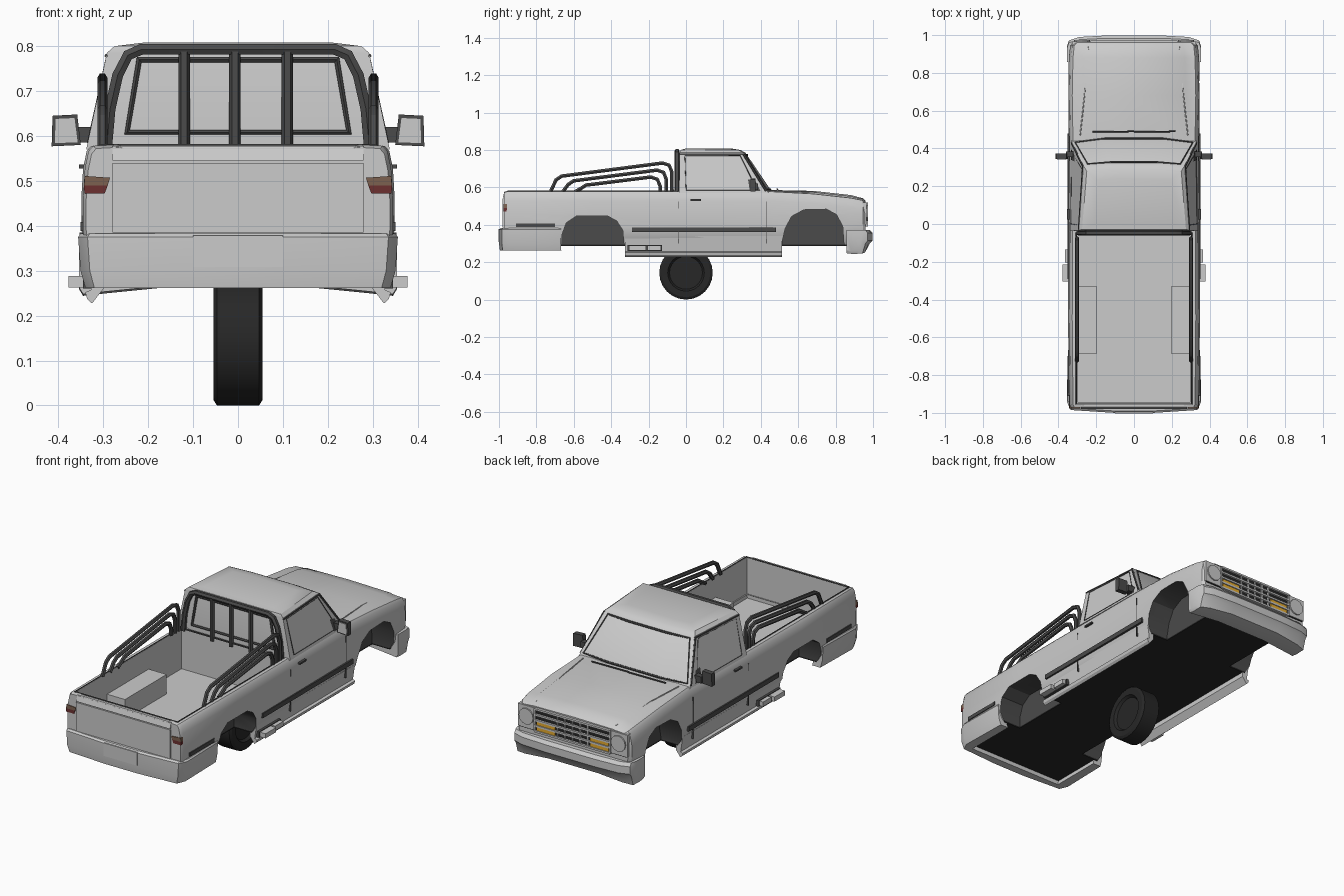
import bpy, bmesh, math
from mathutils import Vector

if "Cube" in bpy.data.objects:
    bpy.data.objects.remove(bpy.data.objects["Cube"])


def material(name, c):
    m = bpy.data.materials.new(name)
    m.diffuse_color = (*c, 1)
    m.use_nodes = True
    m.node_tree.nodes["Principled BSDF"].inputs["Base Color"].default_value = m.diffuse_color
    return m


DARK = material("dark_plastic", (0.07, 0.07, 0.07))
BLACK = material("black", (0.02, 0.02, 0.02))
AMBER = material("amber", (0.8, 0.42, 0.03))
RED = material("red_lens", (0.15, 0.03, 0.03))
BROWN = material("brown_lens", (0.2, 0.12, 0.08))


def mesh(name, verts, faces, mat=None, mirror=False):
    verts = [tuple(v) for v in verts]
    if mirror:
        n = len(verts)
        faces = faces + [[i + n for i in reversed(f)] for f in faces]
        verts = verts + [(-x, y, z) for x, y, z in verts]
    me = bpy.data.meshes.new(name)
    me.from_pydata(verts, [], faces)
    bm = bmesh.new()
    bm.from_mesh(me)
    bmesh.ops.recalc_face_normals(bm, faces=bm.faces)
    bm.to_mesh(me)
    bm.free()
    o = bpy.data.objects.new(name, me)
    bpy.context.collection.objects.link(o)
    if mat:
        me.materials.append(mat)
    return o


def loft(name, rings, mat=None, mirror=False):
    n = len(rings[0])
    faces = [[k * n + i, k * n + (i + 1) % n, (k + 1) * n + (i + 1) % n, (k + 1) * n + i]
             for k in range(len(rings) - 1) for i in range(n)]
    faces += [list(range(n)), list(range((len(rings) - 1) * n, len(rings) * n))]
    return mesh(name, [p for r in rings for p in r], faces, mat, mirror)


def prism(name, pts, axis, a, b, mat=None, mirror=False):
    put = {'x': lambda p, t: (t, p[0], p[1]), 'y': lambda p, t: (p[0], t, p[1]),
           'z': lambda p, t: (p[0], p[1], t)}[axis]
    return loft(name, [[put(p, t) for p in pts] for t in (a, b)], mat, mirror)


def box(name, x0, x1, y0, y1, z0, z1, mat=None, mirror=False):
    return prism(name, [(x0, y0), (x1, y0), (x1, y1), (x0, y1)], 'z', z0, z1, mat, mirror)


def tube(name, pts, r, mat=DARK, closed=False, mirror=False):
    cu = bpy.data.curves.new(name, 'CURVE')
    cu.dimensions = '3D'
    cu.bevel_depth, cu.bevel_resolution, cu.use_fill_caps = r, 1, True
    for s in ((1, -1) if mirror else (1,)):
        sp = cu.splines.new('POLY')
        sp.points.add(len(pts) - 1)
        for p, q in zip(sp.points, pts):
            p.co = (s * q[0], q[1], q[2], 1)
        sp.use_cyclic_u = closed
    tmp = bpy.data.objects.new(name + "_path", cu)
    bpy.context.collection.objects.link(tmp)
    bpy.context.view_layer.update()
    me = bpy.data.meshes.new_from_object(tmp.evaluated_get(bpy.context.evaluated_depsgraph_get()))
    bpy.data.objects.remove(tmp)
    me.materials.clear()
    if mat:
        me.materials.append(mat)
    o = bpy.data.objects.new(name, me)
    bpy.context.collection.objects.link(o)
    return o


def boolean(o, tool, op='DIFFERENCE', keep=False):
    m = o.modifiers.new("cut", 'BOOLEAN')
    m.object, m.operation, m.solver = tool, op, 'EXACT'
    bpy.context.view_layer.update()
    me = bpy.data.meshes.new_from_object(o.evaluated_get(bpy.context.evaluated_depsgraph_get()))
    o.modifiers.clear()
    o.data = me
    if not keep:
        bpy.data.objects.remove(tool)


# lower body lofted along its length: y, half width, top, centre crown
def section(y, w, t, c):
    half = [(w - .03, .294), (w - .008, .33), (w, .39), (w, .46), (w - .004, t - .05),
            (w - .012, t - .012), (w - .022, t), (w - .075, t + .003), (w - .085, t + c * .6)]
    return [(x, y, z) for x, z in half] + [(0, y, t + c)] + [(-x, y, z) for x, z in reversed(half)]


body = loft("body", [section(*s) for s in (
    (-.972, .338, .572, 0), (-.955, .345, .578, 0), (-.5, .349, .578, 0), (-.04, .347, .578, 0),
    (.44, .345, .578, .008), (.68, .349, .565, .016), (.88, .345, .543, .016), (.945, .338, .53, .012),
    (.96, .325, .52, .008))])

# cargo bed with wheel housings, then wheel arches
boolean(body, box("bed_cut", -.302, .302, -.95, -.05, .36, .7))
boolean(body, box("bed_housing", .195, .315, -.685, -.33, .35, .465, mirror=True), 'UNION')
floor = box("underside", -.312, .312, -.965, .93, .287, .2945, BLACK)
front_arch = [(.512, .2), (.515, .31), (.53, .38), (.565, .445), (.63, .48), (.75, .483),
              (.805, .455), (.838, .39), (.85, .2)]
rear_arch = [(-.667, .2), (-.662, .35), (-.64, .41), (-.585, .447), (-.42, .447),
             (-.37, .42), (-.338, .37), (-.325, .2)]
for pts in (front_arch, rear_arch):
    cut = prism("arch_cut", pts, 'x', .21, .5, mirror=True)
    boolean(body, cut, keep=True)
    boolean(floor, cut)
body.data.materials.clear()
body.data.materials.append(None)
body.data.materials.append(DARK)
for p in body.data.polygons:
    c = p.center
    arch = (.505 < c.y < .855 and c.z < .49) or (-.672 < c.y < -.32 and c.z < .45)
    p.material_index = int(arch and .205 < abs(c.x) < .325 and .3 < c.z and p.normal.z < .5)

# cab: rings of half widths, rear and front, rising to the roof
def ring(z, wr, r, wf, f, d):
    return [Vector(p) for p in ((wr, r, z), (wf, f - d, z), (wf * .5, f, z),
                                (-wf * .5, f, z), (-wf, f - d, z), (-wr, r, z))]


R0, R1 = ring(.57, .338, -.037, .332, .464, .022), ring(.785, .292, -.034, .268, .318, .01)
loft("cab", [R0, R1, ring(.80, .275, -.028, .25, .29, .01), ring(.808, .21, .0, .19, .24, .01)])


# window trims laid on the cab faces
def on(a, b, t, k=1):
    v = a.lerp(b, t)
    return Vector((v.x * k, v.y, v.z))


cols = [1, 2, 3, 4]
tube("windshield_trim", [on(R0[i], R1[i], .09, .95) for i in cols]
     + [on(R0[i], R1[i], .94, .9) for i in reversed(cols)], .006, closed=True)


def side(u, v):
    return R0[0].lerp(R0[1], u).lerp(R1[0].lerp(R1[1], u), v)


tube("side_window_trim", [side(*q) for q in ((.08, .07), (.88, .07), (.9, .4), (.92, .93), (.08, .93))],
     .0022, closed=True, mirror=True)
tube("windshield_pillar_trim", [side(.985, .05), side(.985, .97)], .006, mirror=True)
mesh("quarter_panel", [side(*q) + Vector((.004, 0, 0)) for q in ((.8, .05), (.92, .05), (.93, .32), (.85, .34))],
     [[0, 1, 2, 3]], DARK, True)
tube("rear_window_trim", [(-.247, -.037, .608), (.247, -.037, .608), (.22, -.035, .77), (-.22, -.035, .77)],
     .009, closed=True)
tube("drip_rail", [side(.0, .97), side(1, .97)], .004, mirror=True)
for x in (-.11, .11):
    tube("wiper", [(x + .11, .49, .59), (x - .11, .488, .591)], .004)
tube("hood_crease", [(.285, .47, .582), (.262, .68, .574), (.24, .94, .538)], .003, None, mirror=True)

# roll hoop and its uprights
hoop = [(.293, -.048, .57), (.285, -.048, .66), (.268, -.048, .735), (.245, -.048, .78), (.215, -.048, .793)]
tube("roll_hoop", hoop + [(-x, y, z) for x, y, z in reversed(hoop)], .014)
for x in (-.12, -.007, .11):
    tube("hoop_upright", [(x, -.048, .56), (x, -.048, .79)], .013)

# three nested bed bars per side
for a, za, b, zb in ((-.725, .66, -.075, .73), (-.66, .635, -.105, .692), (-.595, .612, -.138, .655)):
    tube("bed_bar", [(.302, y, z) for y, z in ((a, .575), (a + .03, za - .02), (a + .06, za),
         (b - .05, zb), (b - .015, zb - .012), (b, zb - .05), (b, .575))], .011, mirror=True)
tube("bed_rim", [(-.306, -.953, .578), (.306, -.953, .578), (.306, -.048, .578), (-.306, -.048, .578)],
     .005, closed=True)

# tailgate and tail lights
box("tailgate", -.28, .28, -.98, -.96, .385, .54)
prism("tailgate_cap", [(-.98, .545), (-.955, .545), (-.955, .578), (-.97, .578)], 'x', -.28, .28)
prism("tail_light_upper", [(.29, .49), (.343, .49), (.341, .511), (.285, .507)], 'y', -.976, -.957, BROWN, True)
prism("tail_light_lower", [(.297, .472), (.342, .472), (.343, .49), (.29, .49)], 'y', -.976, -.957, RED, True)

# rear bumper wrapping to the arches
outer = [(.35, -.67), (.356, -.94), (.335, -.985), (.1, -1)]
inner = [(.30, -.955), (.30, -.67)]
plan = outer + [(-x, y) for x, y in reversed(outer)] + [(-x, y) for x, y in reversed(inner)] + inner
loft("rear_bumper", [[(x * k, y * e, z) for x, y in plan]
                     for z, k, e in ((.262, .955, .995), (.3, .985, 1), (.375, 1, 1), (.383, .985, .99))])
box("plate_recess", -.1, .1, -1.003, -.98, .308, .378)
box("rear_side_vent", .34, .351, -.91, -.70, .388, .408, DARK, True)

# front bumper lofted across the width, lower at the corners
prof = [(.857, .268), (.9, .264), (.965, .266), (.985, .3), (1, .315), (1, .355), (.985, .372), (.857, .372)]
loft("front_bumper", [[(x, .857 + (y - .857) * k, z - (d if z < .27 else 0)) for y, z in prof] for x, k, d in (
    (-.354, .6, .005), (-.345, .8, .02), (-.29, .93, .014), (-.15, .985, 0), (.15, .985, 0),
    (.29, .93, .014), (.345, .8, .02), (.354, .6, .005))])

# grille, lamps and indicators
box("grille_backing", -.322, .322, .94, .963, .395, .515, BLACK)
for z in (.396, .426, .455, .485, .515):
    box("grille_bar", -.225, .225, .955, .974, z - .005, z + .005)
for x in (-.225, -.09, -.045, 0, .045, .09, .225):
    box("grille_post", x - .004, x + .004, .955, .972, .395, .516)
box("indicator", .105, .215, .955, .969, .401, .448, AMBER, True)
disc = [(.275 + .043 * math.cos(i * math.pi / 6), .462 + .043 * math.sin(i * math.pi / 6)) for i in range(12)]
prism("headlight", disc, 'y', .94, .973, None, True)
box("headlight_surround", .228, .328, .94, .966, .40, .518, None, True)

# rockers, steps, trims, seams and handles
prism("rocker", [(.298, .262), (.325, .227), (.336, .237), (.34, .252), (.327, .257), (.34, .34), (.3, .34)],
      'y', -.325, .513, None, True)
box("step_rear", .32, .378, -.305, -.215, .263, .288, None, True)
box("step_front", .32, .366, -.205, -.135, .263, .288, None, True)
box("step_gap", .32, .345, -.312, -.128, .26, .292, DARK, True)
box("side_trim", .34, .353, -.29, .48, .36, .385, DARK, True)
box("door_handle", .335, .354, .025, .08, .528, .537, DARK, True)
for y in (-.042, .43):
    box("door_seam", .33, .3455, y - .0015, y + .0015, .30, .525, DARK, True)

# mirrors
prism("mirror", [(.35, .58), (.415, .577), (.413, .645), (.358, .648)], 'y', .345, .372, DARK, True)
prism("mirror_glass", [(.357, .586), (.408, .584), (.406, .638), (.364, .64)], 'y', .342, .35, None, True)
box("mirror_arm", .31, .36, .355, .385, .585, .62, DARK, True)

# single wheel under the middle
rad = [(-.04, .03), (-.04, .088), (-.054, .098), (-.055, .13), (-.047, .143), (.047, .143),
       (.055, .13), (.054, .098), (.04, .088), (.04, .03)]
loft("wheel", [[(x, r * math.cos(i * math.pi / 12), .143 + r * math.sin(i * math.pi / 12))
                for i in range(24)] for x, r in rad], BLACK)

bpy.ops.object.select_all(action='DESELECT')
for o in bpy.context.scene.objects:
    o.select_set(True)
    bpy.context.view_layer.objects.active = o
bpy.ops.object.shade_smooth_by_angle(angle=math.radians(30))
